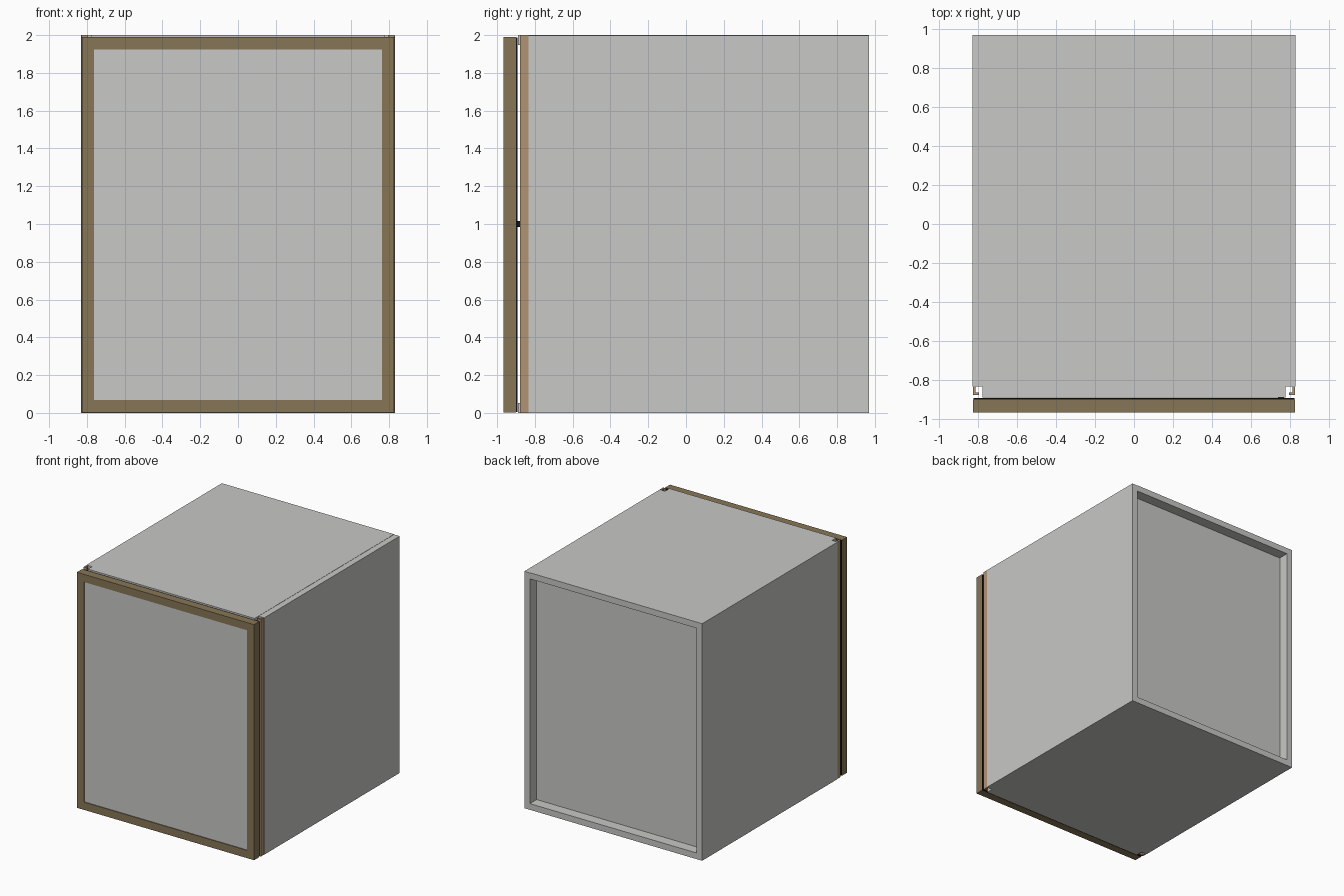
import bpy, bmesh

if "Cube" in bpy.data.objects:
    bpy.data.objects.remove(bpy.data.objects["Cube"])


def mat(name, rgb):
    m = bpy.data.materials.new(name)
    m.diffuse_color = (*rgb, 1)
    m.use_nodes = True
    m.node_tree.nodes["Principled BSDF"].inputs["Base Color"].default_value = m.diffuse_color
    return m


GREY = mat("light_grey", (0.577, 0.577, 0.565))
BROWN = mat("brown_wood", (0.242, 0.181, 0.093))
TAN = mat("tan_wood", (0.434, 0.296, 0.175))
BLACK = mat("black_rubber", (0.006, 0.006, 0.006))


def prism(name, profile, z0, z1, material):
    """Extrude an xy outline from z0 up to z1."""
    bm = bmesh.new()
    f = bm.faces.new([bm.verts.new((x, y, z0)) for x, y in profile])
    r = bmesh.ops.extrude_face_region(bm, geom=[f])
    top = [v for v in r["geom"] if isinstance(v, bmesh.types.BMVert)]
    bmesh.ops.translate(bm, verts=top, vec=(0, 0, z1 - z0))
    bmesh.ops.recalc_face_normals(bm, faces=bm.faces)
    me = bpy.data.meshes.new(name)
    bm.to_mesh(me)
    bm.free()
    me.materials.append(material)
    ob = bpy.data.objects.new(name, me)
    bpy.context.collection.objects.link(ob)
    return ob


def box(name, x0, x1, y0, y1, z0, z1, material):
    return prism(name, [(x0, y0), (x1, y0), (x1, y1), (x0, y1)], z0, z1, material)


W, BACK, T = 0.83, 0.97, 0.052   # half width, rear edge, wall thickness
IN = W - T
SIDE_Y, LIP_Y = -0.835, -0.89    # front edges of side walls and top/bottom


def frame(name, hx, z0, z1, w, y0, y1, material):
    """Four bars around a rectangular opening."""
    box(name + "_bottom", -hx, hx, y0, y1, z0, z0 + w, material)
    box(name + "_top", -hx, hx, y0, y1, z1 - w, z1, material)
    for s, side in ((-1, "left"), (1, "right")):
        a, b = sorted((s * hx, s * (hx - w)))
        box(name + "_" + side, a, b, y0, y1, z0 + w, z1 - w, material)


# cabinet shell: top and bottom boards reach forward between the corner notches
board = [(-IN, LIP_Y), (IN, LIP_Y), (IN, BACK), (-W, BACK), (-W, SIDE_Y), (-IN, SIDE_Y)]
prism("bottom_board", board, 0, T, GREY)
prism("top_board", board, 2 - T, 2, GREY)
box("left_wall", -W, -IN, SIDE_Y, BACK, T, 2 - T, GREY)
box("right_wall", IN, W, SIDE_Y, BACK, 0, 1.998, GREY)
# recessed back panel
box("back_panel", -IN, IN, 0.85, 0.88, T, 2 - T, GREY)

# tan angle strips in the front corner notches
for s, side in ((-1, "left"), (1, "right")):
    angle = [(0.828, -0.878), (0.828, SIDE_Y), (0.814, SIDE_Y),
             (0.814, -0.865), (0.795, -0.865), (0.795, -0.878)]
    prism("corner_strip_" + side, [(s * x, y) for x, y in angle], 0, 2, TAN)

# door: wooden frame, grey panel, black seal and a small catch
frame("door_frame", 0.827, 0.003, 1.99, 0.065, -0.967, -0.9, BROWN)
box("door_panel", -0.762, 0.762, -0.96, -0.905, 0.068, 1.925, GREY)
frame("door_seal", 0.825, 0.005, 1.988, 0.06, -0.9, -0.893, BLACK)
box("door_catch", 0.74, 0.77, -0.9, -0.878, 0.985, 1.015, BLACK)
